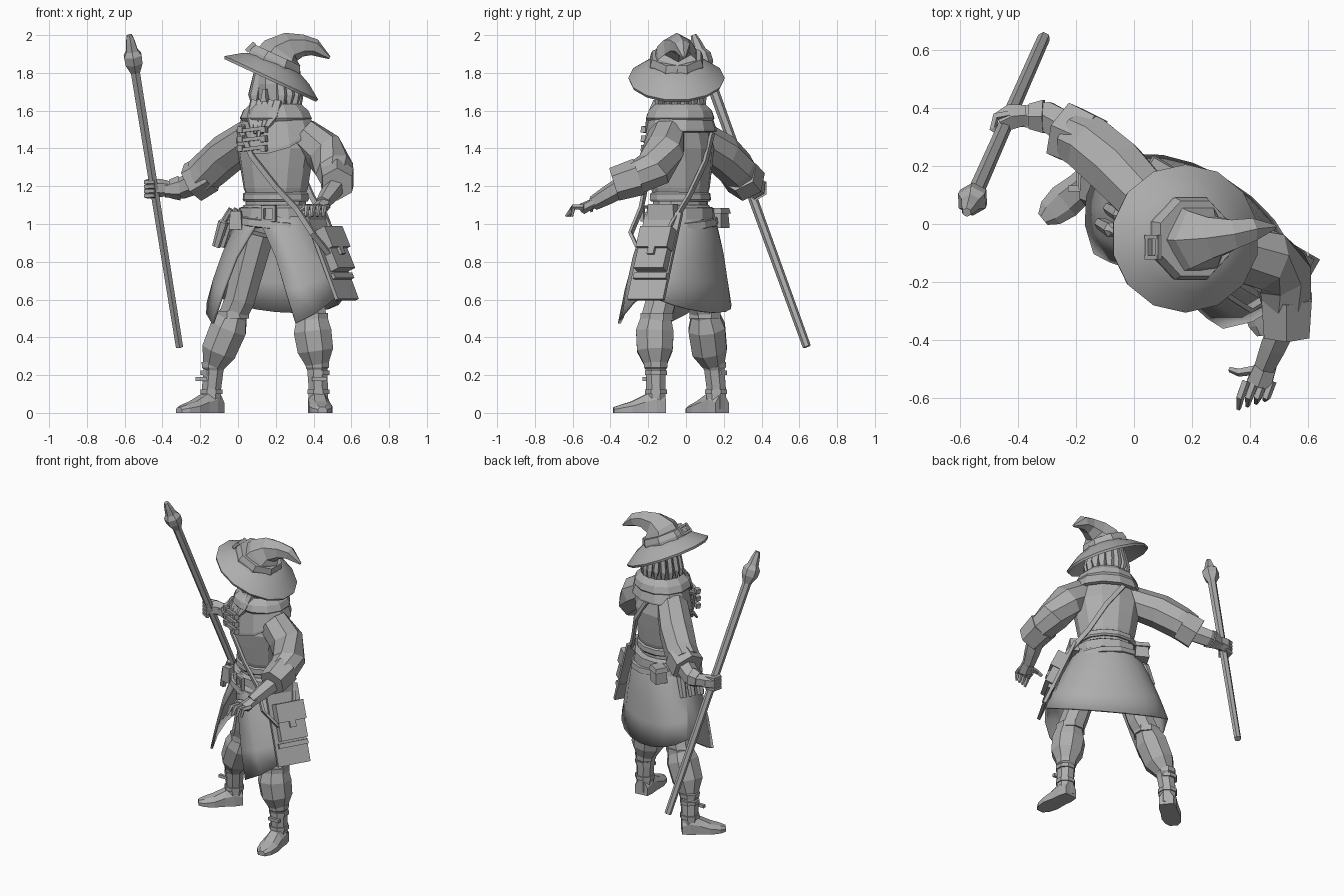
import bpy, bmesh, math
from math import sin, cos, pi, radians
from mathutils import Matrix, Vector

if "Cube" in bpy.data.objects:
    bpy.data.objects.remove(bpy.data.objects["Cube"])

grey = bpy.data.materials.new("plain grey")
grey.use_nodes = True
grey.diffuse_color = (.42, .42, .42, 1)
grey.node_tree.nodes["Principled BSDF"].inputs["Base Color"].default_value = grey.diffuse_color

# Frames: the body is turned to its right, the hat leans to its left
WORLD = Matrix()
BODY = Matrix.Translation((.2, -.03, 0)) @ Matrix.Rotation(radians(-30), 4, 'Z')
HAT = Matrix.Translation((.215, -.05, 1.855)) @ Matrix.Rotation(radians(25), 4, 'Y')


def finish(name, bm, mat=WORLD, smooth=False):
    bmesh.ops.recalc_face_normals(bm, faces=bm.faces)
    bm.transform(mat)
    mesh = bpy.data.meshes.new(name)
    bm.to_mesh(mesh)
    bm.free()
    ob = bpy.data.objects.new(name, mesh)
    bpy.context.collection.objects.link(ob)
    mesh.materials.append(grey)
    if smooth:
        bpy.ops.object.select_all(action='DESELECT')
        ob.select_set(True)
        bpy.context.view_layer.objects.active = ob
        bpy.ops.object.shade_smooth_by_angle(angle=radians(30))
    return ob


def loft(name, rings, mat=WORLD, caps=True, closed=True, smooth=False):
    """Skin a list of point rings."""
    bm = bmesh.new()
    rows = [[bm.verts.new(p) for p in ring] for ring in rings]
    n = len(rows[0])
    for a, b in zip(rows, rows[1:]):
        for i in range(n if closed else n - 1):
            j = (i + 1) % n
            bm.faces.new((a[i], a[j], b[j], b[i]))
    if caps:
        bm.faces.new(rows[0])
        bm.faces.new(rows[-1])
    return finish(name, bm, mat, smooth)


def tube(name, path, sides=8, flat=1, mat=WORLD):
    """Faceted limb through (x, y, z, radius) points."""
    pts = [Vector(p[:3]) for p in path]
    whole = (pts[-1] - pts[0]).normalized()
    ref = Vector((0, 1, 0)) if abs(whole.z) > .7 else Vector((0, 0, 1))
    rings = []
    for i, p in enumerate(pts):
        t = (pts[min(i + 1, len(pts) - 1)] - pts[max(i - 1, 0)]).normalized()
        u = t.cross(ref).normalized()
        v = u.cross(t)
        angles = [2 * pi * (k + .5) / sides for k in range(sides)]
        rings.append([p + path[i][3] * (u * cos(a) + v * sin(a) * flat) for a in angles])
    return loft(name, rings, mat)


def stack(name, rows, sides=12, mat=BODY, smooth=False):
    """Stacked ellipses from (z, half width, half depth) rows."""
    angles = [2 * pi * (k + .5) / sides for k in range(sides)]
    rings = [[(w * cos(a), d * sin(a), z) for a in angles] for z, w, d in rows]
    return loft(name, rings, mat, smooth=smooth)


def box(name, centre, size, mat=BODY, turn=0, axis='Y', taper=1):
    bm = bmesh.new()
    bmesh.ops.create_cube(bm, size=1)
    for v in bm.verts:
        if v.co.z > 0:
            v.co.x *= taper
            v.co.y *= taper
        v.co = Vector(a * b for a, b in zip(v.co, size))
    local = Matrix.Translation(centre) @ Matrix.Rotation(radians(turn), 4, axis)
    return finish(name, bm, mat @ local)


# Torso, belts and buckle
stack("torso", [(1.0, .18, .14), (1.15, .165, .14), (1.19, .18, .15), (1.3, .2, .16),
                (1.4, .22, .165), (1.5, .19, .14), (1.58, .1, .09)])
stack("waist_sash", [(1.12, .18, .15), (1.13, .185, .158), (1.16, .183, .155), (1.17, .17, .14)])
stack("belt", [(1.02, .2, .165), (1.025, .212, .175), (1.085, .205, .17), (1.09, .19, .16)])
tilt = BODY @ Matrix.Translation((0, 0, 1.0)) @ Matrix.Rotation(radians(6), 4, 'Y')
stack("hanging_belt", [(-.02, .215, .18), (-.015, .23, .195), (.02, .225, .19), (.025, .2, .17)], mat=tilt)
for x in (-.035, .035):
    box("buckle_side", (.06 + x, -.175, 1.055), (.015, .02, .08))
for z in (1.02, 1.09):
    box("buckle_bar", (.06, -.175, z), (.085, .02, .014))

# Capelet is longer at the front, with a rolled hood at the neck
cape = []
for top, drop, w, d in ((1.61, 0, .12, .11), (1.57, .02, .19, .165), (1.5, .11, .225, .185),
                        (1.49, .12, .225, .185), (1.485, .11, .2, .16)):
    ring = [2 * pi * (k + .5) / 12 for k in range(12)]
    cape.append([(w * cos(a), d * sin(a), top - drop * max(0, -sin(a))) for a in ring])
loft("capelet", cape, BODY, caps=False)
stack("hood_roll", [(1.52, .17, .15), (1.56, .2, .18), (1.6, .18, .17), (1.635, .14, .135), (1.58, .1, .1)])
for z in (1.4, 1.45, 1.5):
    box("clasp_bar", (-.03, -.195, z), (.15, .02, .02), turn=-6)
    for x in (-.1, .04):
        box("clasp_end", (x, -.195, z), (.03, .03, .032), turn=-6)

# Open coat skirt: parted at the front, flatter behind, raised at the sides
skirt = []
for z, w, front, back, gap, dip in ((1.1, .18, .145, .145, .01, 0), (.98, .24, .19, .185, .12, 0),
                                    (.86, .3, .235, .2, .42, .04), (.75, .35, .275, .21, .58, .12),
                                    (.64, .39, .31, .22, .72, .22)):
    row = []
    for k in range(17):
        a = gap + (2 * pi - 2 * gap) * k / 16
        c = cos(a)
        row.append((w * sin(a), -c * (front if c > 0 else back), z - dip * max(c, -c / 2)))
    skirt.append(row)
coat = loft("coat_skirt", skirt, BODY, caps=False, closed=False, smooth=True)
mod = coat.modifiers.new("thickness", 'SOLIDIFY')
mod.thickness = .015

# Trousers, boots and feet
legs = {
    "right": ([(.1, .04, .95, .1), (.01, .08, .6, .085), (-.025, .1, .52, .08), (-.05, .11, .45, .105),
               (-.1, .125, .33, .1), (-.13, .15, .25, .06)], (-.14, .16), (-.77, -.64)),
    "left": ([(.3, -.08, .95, .1), (.37, -.13, .6, .085), (.39, -.155, .51, .085), (.395, -.165, .43, .108),
              (.41, -.165, .33, .102), (.42, -.16, .25, .062)], (.425, -.16), (.1, -.995))}
for side, (path, (ax, ay), (dx, dy)) in legs.items():
    tube(side + "_trouser", path)
    kx, ky, kz, kr = path[2]
    tube(side + "_knee_band", [(kx, ky, kz - .02, kr + .01), (kx, ky, kz + .02, kr + .008)])
    bx, by = path[-1][:2]
    tube(side + "_boot", [(bx, by, .27, .068), (bx, by, .24, .066), (bx, by, .23, .058),
                          (ax, ay, .13, .055), (ax, ay, .02, .055)])
    for z in (.1, .2):
        tube(side + "_boot_strap", [(ax, ay, z, .063), (ax, ay, z + .025, .063)])
    box(side + "_boot_toggle", (ax + dx * .06, ay + dy * .06, .18), (.08, .02, .02), WORLD)
    foot = []
    for along, w, h in ((-.05, .045, .09), (0, .055, .12), (.06, .055, .095), (.13, .062, .06), (.19, .05, .042), (.225, .025, .03)):
        outline = ((-1, 0), (1, 0), (1, .6), (.5, 1), (-.5, 1), (-1, .6))
        foot.append([(ax + dx * along - dy * w * s, ay + dy * along + dx * w * s, h * t) for s, t in outline])
    loft(side + "_foot", foot)

# Sleeves and forearms
tube("right_sleeve", [(.07, .05, 1.46, .1), (-.06, .19, 1.37, .11), (-.15, .27, 1.29, .105), (-.2, .3, 1.25, .1)])
tube("right_cuff", [(-.15, .28, 1.27, .105), (-.24, .32, 1.22, .11)], 6)
tube("right_forearm", [(-.2, .31, 1.23, .065), (-.3, .37, 1.19, .058), (-.39, .37, 1.18, .04)], 6)
tube("right_glove_cuff", [(-.31, .37, 1.19, .066), (-.36, .37, 1.185, .05)], 6)
tube("left_sleeve", [(.34, -.1, 1.47, .1), (.45, -.12, 1.39, .11), (.51, -.17, 1.29, .105), (.525, -.27, 1.24, .09)])
tube("left_cuff", [(.525, -.25, 1.25, .1), (.525, -.38, 1.21, .09)], 6)
tube("left_forearm", [(.53, -.3, 1.22, .06), (.48, -.42, 1.15, .05), (.45, -.49, 1.11, .04)], 6)

# Open left hand and right fist around the staff
tube("left_palm", [(.46, -.47, 1.12, .04), (.43, -.55, 1.08, .05)], 6, .6)
for k in range(4):
    x = .385 + k * .03
    tube("left_finger", [(x, -.54, 1.09, .016), (x - .02, -.595, 1.09, .015), (x - .025, -.635 + k * .01, 1.04, .008)], 5)
tube("left_thumb", [(.42, -.5, 1.09, .018), (.36, -.51, 1.09, .015), (.33, -.5, 1.07, .01)], 5)
tube("right_palm", [(-.37, .375, 1.19, .04), (-.42, .37, 1.19, .05), (-.46, .35, 1.19, .042)], 6)
for k in range(4):
    z = 1.15 + k * .024
    tube("right_finger", [(-.42, .38, z, .014), (-.475, .37, z, .016), (-.485, .33, z, .016), (-.44, .3, z, .013)], 5)

# Staff with a flared head
low, high = Vector((-.31, .64, .35)), Vector((-.575, .04, 2.0))
tube("staff", [(*low.lerp(high, t), r) for t, r in
               ((0, .022), (.5, .025), (.88, .028), (.91, .052), (.935, .054), (.95, .036), (.98, .026), (1, .016))], 6)

# Head, face, hair and beard
stack("head", [(1.5, .06, .06), (1.58, .075, .08), (1.65, .095, .1), (1.74, .1, .11), (1.82, .09, .1)], 10)
box("nose", (0, -.115, 1.68), (.035, .04, .07), taper=.5)
for k in range(16):
    a = 2 * pi * k / 16
    end = 1.56 + .03 * (k % 3)
    x, y = sin(a), cos(a)
    if y > -.75:
        tube("hair_lock", [(.09 * x, .1 * y, 1.8, .03), (.12 * x, .12 * y, 1.68, .032), (.115 * x, .125 * y, end, .01)], 5, .6, BODY)
for k in range(-2, 3):
    tube("beard_lock", [(.035 * k, -.1, 1.65, .03), (.033 * k, -.14, 1.57, .035),
                        (.02 * k, -.185, 1.46 + .02 * abs(k), .01)], 5, .7, BODY)

# Hat with drooping brim and bent crown
stack("hat_brim", [(0, .12, .12), (-.035, .2, .185), (-.09, .28, .255), (-.105, .275, .25),
                   (-.05, .19, .18), (-.03, .1, .1)], 14, HAT, smooth=True)
tube("hat_crown", [(.2, -.05, 1.83, .145), (.235, -.05, 1.905, .115), (.275, -.045, 1.935, .082),
                   (.345, -.035, 1.945, .058), (.405, -.02, 1.935, .045), (.485, -.01, 1.88, .008)], 6)
band = HAT @ Matrix.Translation((-.02, 0, -.012))
stack("hat_band", [(-.01, .155, .15), (.01, .156, .152), (.045, .142, .14), (.045, .11, .11)], 8, band)
for y in (-.065, .005):
    box("hat_buckle_side", (-.15, y, .022), (.02, .014, .06), band, 20)
for z in (0, .045):
    box("hat_buckle_bar", (-.157 + z / 2.5, -.03, z), (.02, .08, .014), band, 20)

# Shoulder strap and side satchel
tube("strap", [(.35, -.04, .84, .02), (.3, -.13, .95, .02), (.2, -.125, 1.08, .02), (.09, -.16, 1.2, .02),
               (-.04, -.185, 1.36, .02), (-.12, -.16, 1.5, .02), (-.13, 0, 1.58, .02)], 4, .6, BODY)
tube("strap_back", [(-.13, 0, 1.58, .02), (-.08, .15, 1.48, .02), (.03, .17, 1.33, .02),
                    (.14, .135, 1.15, .02), (.26, .1, 1.0, .02), (.32, .07, .9, .02)], 4, .6, BODY)
box("hip_cloth", (.32, .03, .83), (.02, .22, .5), turn=-23)
box("satchel", (.335, .04, .86), (.06, .18, .23), turn=-25)
box("satchel_flap", (.32, .04, .92), (.075, .19, .12), turn=-25)
box("satchel_tab", (.365, .04, .87), (.03, .04, .07), turn=-25)
box("satchel_base", (.375, .04, .72), (.04, .2, .03), turn=-25)
box("left_pouch", (.22, .02, 1.06), (.06, .17, .09), taper=.9)

# Pouches and tools on the right hip
box("back_pouch", (-.2, .12, 1.03), (.09, .08, .1), taper=.85)
box("back_pouch_flap", (-.2, .12, 1.07), (.1, .09, .03), taper=.85)
box("front_pouch", (-.15, -.16, 1.02), (.07, .05, .1), turn=20, axis='Z', taper=.8)
for k in range(3):
    y = -.13 + k * .06
    tube("hip_tool", [(-.2, y, 1.08, .014), (-.24, y, 1.02, .016), (-.245, y, 1.01, .028), (-.29, y, .88, .022)], 6, mat=BODY)
